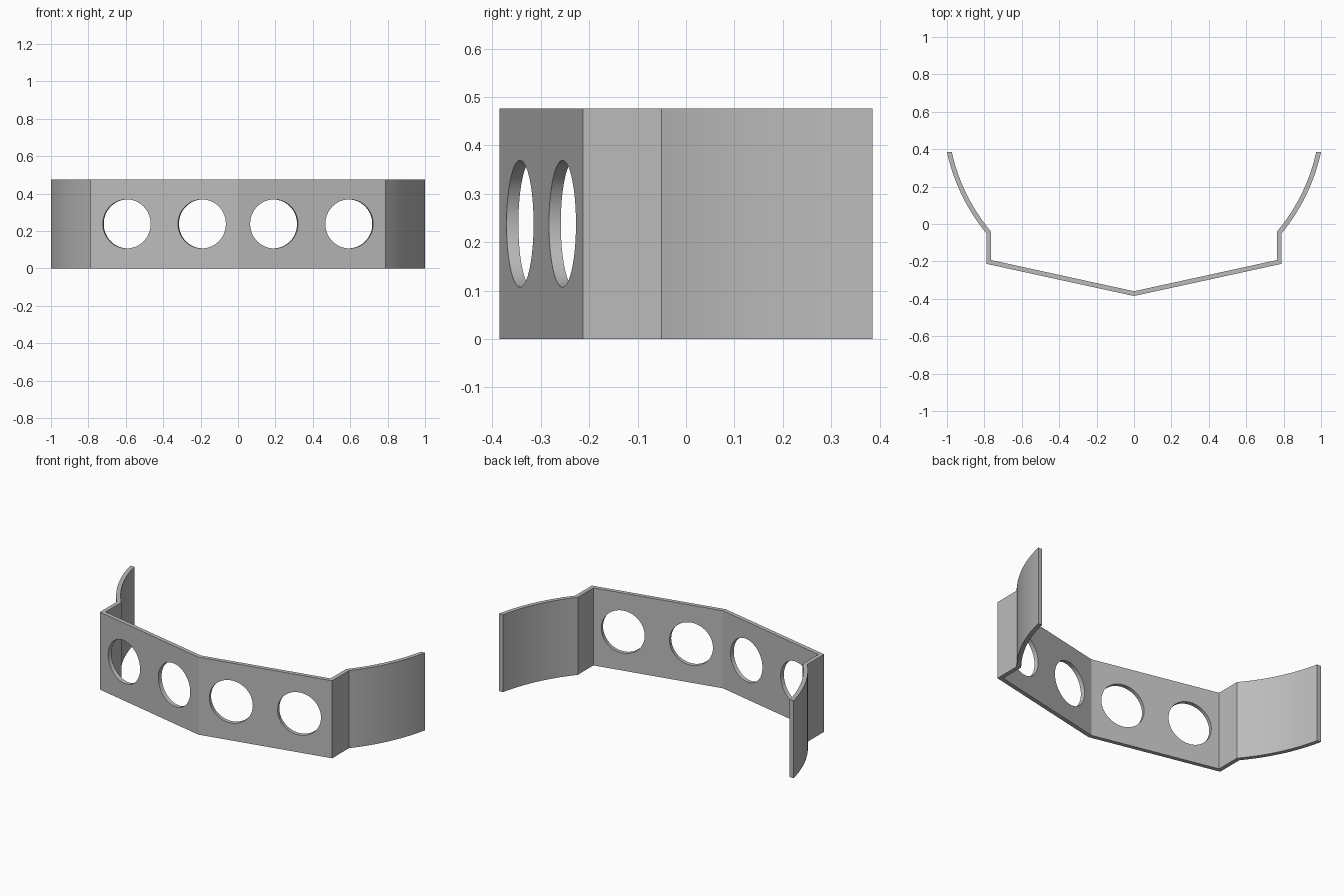
import bpy, bmesh, math
from mathutils import Vector

if "Cube" in bpy.data.objects:
    bpy.data.objects.remove(bpy.data.objects["Cube"], do_unlink=True)

HEIGHT, THICK = 0.476, 0.025
FRONT_Y, BACK_Y = -0.385, 0.385
SIDE_X, CORNER_Y = 0.789, -0.213
ARC_Y, ARC_R, ARC_STEPS = 0.601, 1.023, 24      # wing arcs centred on x = 0
HOLE_R, HOLE_X = 0.131, (0.193, 0.595)
slope = math.atan2(CORNER_Y - FRONT_Y, SIDE_X)

grey = bpy.data.materials.new("light grey")
grey.use_nodes = True
colour = (0.5, 0.5, 0.5, 1)
grey.diffuse_color = colour
grey.node_tree.nodes["Principled BSDF"].inputs["Base Color"].default_value = colour


def half_outline(inset):
    """Half of the strip seen from above, from the front point to the wing tip."""
    x, r = SIDE_X - inset, ARC_R - inset
    apex = FRONT_Y + inset / math.cos(slope)
    points = [(0, apex), (x, apex + x * math.tan(slope))]
    start = -math.acos(x / r)
    end = math.asin((BACK_Y - ARC_Y) / r)
    for i in range(ARC_STEPS + 1):
        a = start + (end - start) * i / ARC_STEPS
        points.append((r * math.cos(a), ARC_Y + r * math.sin(a)))
    return points


def full_outline(inset):
    half = half_outline(inset)
    return [(-x, y) for x, y in reversed(half[1:])] + half


# Bent strip: front plates, side returns and curved wings
bm = bmesh.new()
columns = []
for outer, inner in zip(full_outline(0), full_outline(THICK)):
    columns.append([bm.verts.new((*p, z)) for p, z in
                    ((outer, 0), (inner, 0), (inner, HEIGHT), (outer, HEIGHT))])
for a, b in zip(columns, columns[1:]):
    for i in range(4):
        j = (i + 1) % 4
        bm.faces.new((a[i], a[j], b[j], b[i]))
bm.faces.new(columns[0])
bm.faces.new(columns[-1])
bmesh.ops.recalc_face_normals(bm, faces=bm.faces)
mesh = bpy.data.meshes.new("bent_strip")
bm.to_mesh(mesh)
bm.free()
strip = bpy.data.objects.new("bent_strip", mesh)
bpy.context.collection.objects.link(strip)
mesh.materials.append(grey)
bpy.context.view_layer.objects.active = strip

# Round holes square to the front plates
for side in (-1, 1):
    normal = Vector((side * math.sin(slope), -math.cos(slope), 0))
    for x in HOLE_X:
        centre = Vector((side * x, FRONT_Y + x * math.tan(slope), HEIGHT / 2))
        bpy.ops.mesh.primitive_cylinder_add(
            vertices=64, radius=HOLE_R, depth=0.12, location=centre,
            rotation=normal.to_track_quat('Z', 'Y').to_euler())
        cutter = bpy.context.object
        cutter.name = "hole_cutter"
        cutter.hide_render = True
        cutter.data.materials.append(grey)
        bpy.context.view_layer.objects.active = strip
        cut = strip.modifiers.new("hole", 'BOOLEAN')
        cut.operation, cut.solver, cut.object = 'DIFFERENCE', 'EXACT', cutter
        bpy.ops.object.modifier_apply(modifier=cut.name)
        bpy.data.objects.remove(cutter, do_unlink=True)

# Smooth wings and hole walls, sharp bends
bpy.ops.object.select_all(action='DESELECT')
strip.select_set(True)
bpy.context.view_layer.objects.active = strip
bpy.ops.object.shade_smooth_by_angle(angle=math.radians(12))
